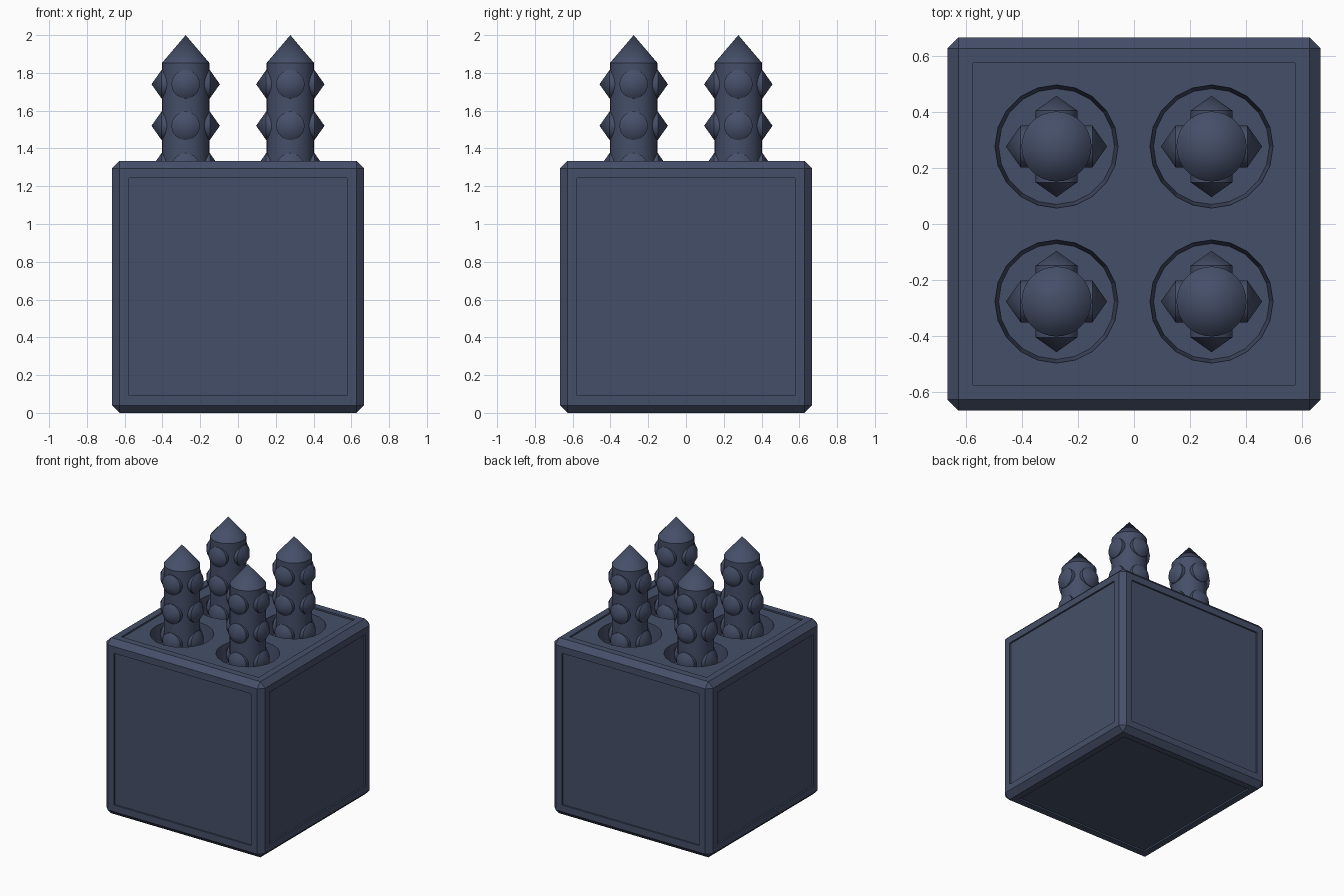
import bpy, bmesh, math
from mathutils import Matrix, Vector

if "Cube" in bpy.data.objects:
    bpy.data.objects.remove(bpy.data.objects["Cube"])

SIZE, TOP, OFF = 1.334, 1.334, 0.277   # box edge, box top, pillar spacing
RECESS = 0.012

mat = bpy.data.materials.new("dark_blue")
mat.diffuse_color = (0.06, 0.078, 0.14, 1)
mat.use_nodes = True
mat.node_tree.nodes["Principled BSDF"].inputs["Base Color"].default_value = mat.diffuse_color


def finish(name, bm, smooth=False):
    me = bpy.data.meshes.new(name)
    bm.to_mesh(me)
    bm.free()
    me.materials.append(mat)
    ob = bpy.data.objects.new(name, me)
    bpy.context.collection.objects.link(ob)
    if smooth:
        bpy.ops.object.select_all(action='DESELECT')
        ob.select_set(True)
        bpy.context.view_layer.objects.active = ob
        bpy.ops.object.shade_smooth_by_angle(angle=math.radians(32))
    return ob


def lathe(bm, profile, sides, matrix=Matrix()):
    """Closed solid of revolution about local z; profile is (radius, z) from bottom to top."""
    rings = []
    for r, z in profile:
        n = sides if r > 0 else 1
        rings.append([bm.verts.new(matrix @ Vector((r * math.cos(2 * math.pi * i / sides),
                                                    r * math.sin(2 * math.pi * i / sides), z)))
                      for i in range(n)])
    for a, b in zip(rings, rings[1:]):
        for i in range(sides):
            j = (i + 1) % sides
            bm.faces.new((a[i], a[j], b[0]) if len(b) == 1 else (a[i], a[j], b[j], b[i]))
    bm.faces.new(rings[0][::-1])
    if len(rings[-1]) > 1:
        bm.faces.new(rings[-1])


corners = [(sx * OFF, sy * OFF) for sx in (-1, 1) for sy in (-1, 1)]

# Chamfered box with a recessed panel on every side
bm = bmesh.new()
bmesh.ops.create_cube(bm, size=SIZE, matrix=Matrix.Translation((0, 0, TOP / 2)))
bmesh.ops.bevel(bm, geom=bm.edges[:], offset=0.04, segments=1, affect='EDGES')
sides = [f for f in bm.faces if f.calc_area() > 1]
bmesh.ops.inset_individual(bm, faces=sides, thickness=0.072)
panels = [f for f in bm.faces if 1 < f.calc_area() < 1.4]
bmesh.ops.inset_individual(bm, faces=panels, thickness=0.0002, depth=-RECESS)
box = finish("box", bm)

# Tapered round sockets in the top
bm = bmesh.new()
for x, y in corners:
    lathe(bm, [(0.207, TOP - 0.15), (0.22, TOP - RECESS), (0.22, TOP + 0.1)], 20,
          Matrix.Translation((x, y, 0)))
cutter = finish("socket_cutter", bm)
cutter.hide_render = True
cutter.hide_viewport = True
mod = box.modifiers.new("sockets", 'BOOLEAN')
mod.operation = 'DIFFERENCE'
mod.solver = 'EXACT'
mod.object = cutter

# Pointed pillars with three rows of four conical studs
for k, (x, y) in enumerate(corners):
    base = Matrix.Translation((x, y, 0))
    bm = bmesh.new()
    lathe(bm, [(0.125, TOP - 0.16), (0.125, 1.853), (0, 2.0)], 32, base)
    finish(f"pillar_{k + 1}", bm, True)
    bm = bmesh.new()
    for z in (1.30, 1.52, 1.74):
        for q in range(4):
            m = (base @ Matrix.Translation((0, 0, z)) @ Matrix.Rotation(q * math.pi / 2, 4, 'Z')
                 @ Matrix.Rotation(math.pi / 2, 4, 'Y'))
            lathe(bm, [(0.075, 0.06), (0.075, 0.128), (0, 0.181)], 32, m)
    finish(f"pillar_studs_{k + 1}", bm, True)
